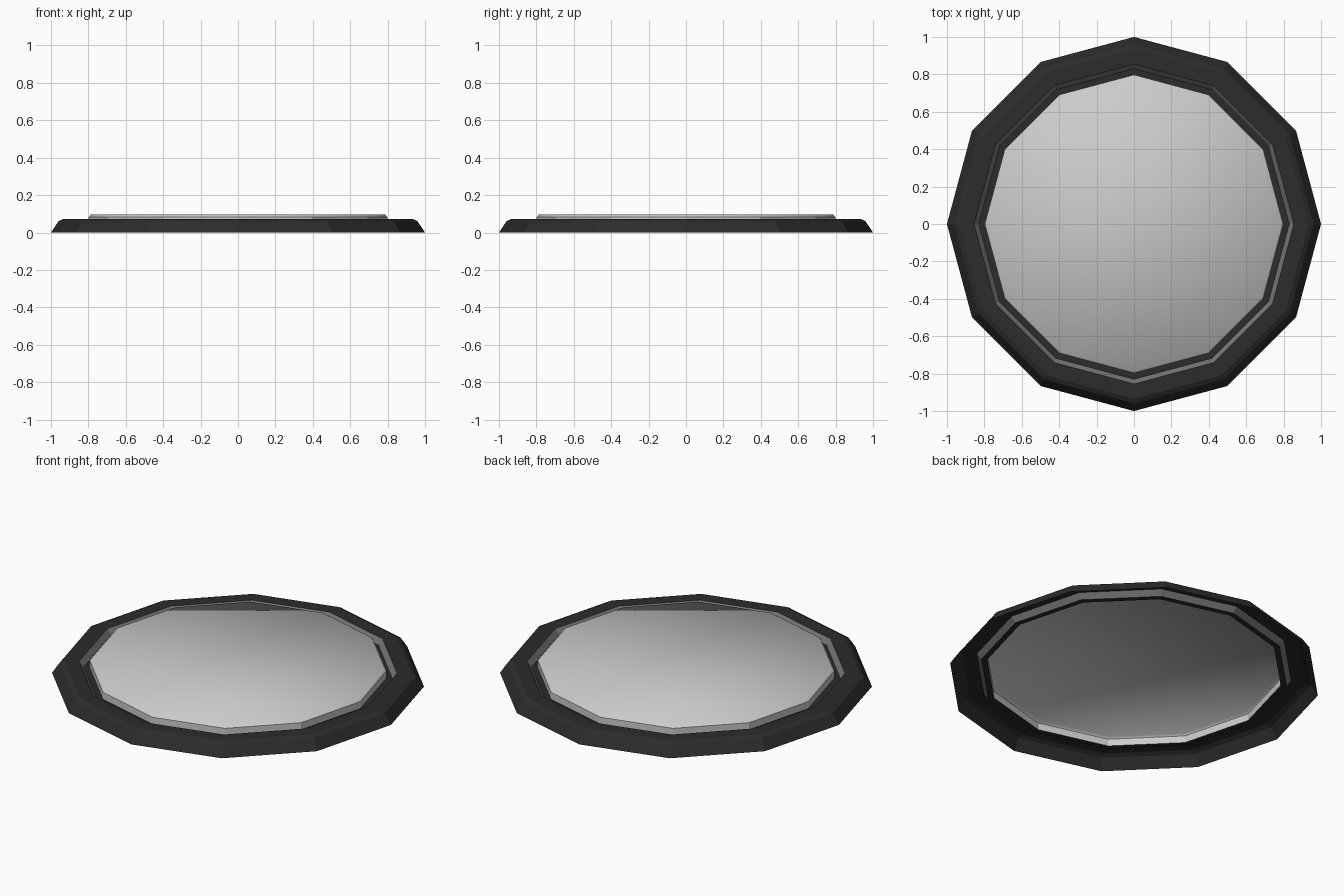
import bpy, bmesh
from math import sin, cos, tau

if "Cube" in bpy.data.objects:
    bpy.data.objects.remove(bpy.data.objects["Cube"])

SIDES = 12


def material(name, v):
    m = bpy.data.materials.new(name)
    m.diffuse_color = (v, v, v, 1)
    m.use_nodes = True
    m.node_tree.nodes["Principled BSDF"].inputs["Base Color"].default_value = m.diffuse_color
    return m


def lathe(name, profile, mat=None, cap=False, smooth_from=None):
    """Revolve (radius, z) points into a 12-sided open shell, optionally capped at the end."""
    bm = bmesh.new()
    rings = [[bm.verts.new((r * cos(tau * i / SIDES), r * sin(tau * i / SIDES), z))
              for i in range(SIDES)] for r, z in profile]
    for k, (a, b) in enumerate(zip(rings, rings[1:])):
        for i in range(SIDES):
            j = (i + 1) % SIDES
            f = bm.faces.new((a[i], a[j], b[j], b[i]))
            f.smooth = smooth_from is not None and k >= smooth_from
    if cap:
        bm.faces.new(rings[-1]).smooth = smooth_from is not None
    me = bpy.data.meshes.new(name)
    bm.to_mesh(me)
    bm.free()
    if mat:
        me.materials.append(mat)
    ob = bpy.data.objects.new(name, me)
    bpy.context.collection.objects.link(ob)
    return ob


black = material("black", 0.025)
dark_grey = material("dark_grey", 0.18)

# Outer rim: sloped edge, small chamfer, flat top (open underneath)
lathe("outer_rim", [(1.0, 0.0), (0.96, 0.06), (0.935, 0.073), (0.855, 0.073)], black)
# Grey slope down into the groove
lathe("groove_slope", [(0.855, 0.073), (0.83, 0.042)], dark_grey)
# Black groove floor
lathe("groove_floor", [(0.83, 0.042), (0.798, 0.042)], black)
# Raised centre plate: wall, soft edge and top
lathe("centre_plate", [(0.798, 0.042), (0.798, 0.083), (0.788, 0.095)],
      cap=True, smooth_from=1)
